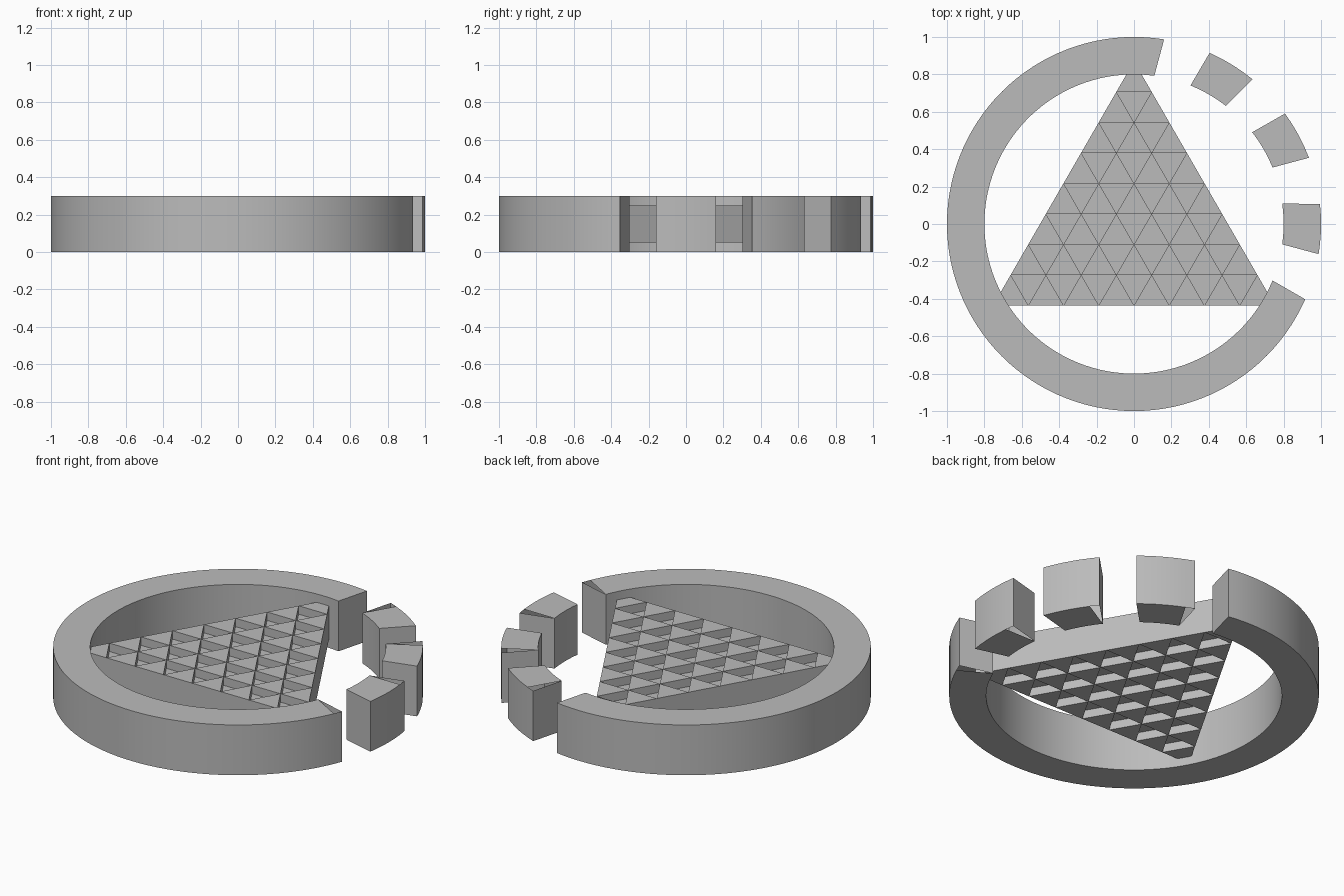
import bpy, bmesh, math
from mathutils import Vector

cube = bpy.data.objects.get("Cube")
if cube:
    bpy.data.objects.remove(cube, do_unlink=True)

grey = bpy.data.materials.new("plain_grey")
grey.use_nodes = True
colour = (0.5, 0.5, 0.5, 1)
grey.diffuse_color = colour
grey.node_tree.nodes["Principled BSDF"].inputs["Base Color"].default_value = colour


def add_prism(bm, outline, z0, z1):
    """Closed prism from a counter-clockwise outline."""
    low = [bm.verts.new((p[0], p[1], z0)) for p in outline]
    high = [bm.verts.new((p[0], p[1], z1)) for p in outline]
    bm.faces.new(low[::-1])
    bm.faces.new(high)
    n = len(outline)
    for i in range(n):
        j = (i + 1) % n
        bm.faces.new((low[i], low[j], high[j], high[i]))


def make_object(name, bm, smooth=False):
    mesh = bpy.data.meshes.new(name)
    bm.to_mesh(mesh)
    bm.free()
    mesh.materials.append(grey)
    obj = bpy.data.objects.new(name, mesh)
    bpy.context.collection.objects.link(obj)
    if smooth:
        bpy.ops.object.select_all(action='DESELECT')
        obj.select_set(True)
        bpy.context.view_layer.objects.active = obj
        bpy.ops.object.shade_smooth_by_angle(angle=math.radians(30))
    return obj


# Ring pieces, separated by parallel-sided slots
OUTER, INNER, HEIGHT, SLOT_HALF = 1.0, 0.8, 0.3, 0.1
SLOTS = [-15, 15, 45, 75]


def arc(radius, start, end):
    trim = math.asin(SLOT_HALF / radius)
    a, b = math.radians(start) + trim, math.radians(end) - trim
    steps = max(4, round((b - a) / math.radians(3)))
    angles = [a + (b - a) * i / steps for i in range(steps + 1)]
    return [(radius * math.cos(t), radius * math.sin(t)) for t in angles]


def ring_piece(name, start, end):
    bm = bmesh.new()
    outer, inner = arc(OUTER, start, end), arc(INNER, start, end)
    steps = len(outer)
    loops = [[bm.verts.new((x, y, z)) for x, y in pts]
             for pts, z in ((outer, 0), (outer, HEIGHT), (inner, HEIGHT), (inner, 0))]
    for k in range(4):
        a, b = loops[k], loops[(k + 1) % 4]
        for i in range(min(len(a), len(b)) - 1):
            bm.faces.new((a[i], a[i + 1], b[i + 1], b[i]))
    bm.faces.new([l[0] for l in loops])
    bm.faces.new([l[-1] for l in loops][::-1])
    # Merge the flat top and bottom into single faces
    bmesh.ops.recalc_face_normals(bm, faces=bm.faces)
    bmesh.ops.dissolve_limit(bm, angle_limit=math.radians(0.1),
                             verts=bm.verts, edges=bm.edges)
    make_object(name, bm, smooth=True)


for i in range(3):
    ring_piece(f"ring_block_{i + 1}", SLOTS[i], SLOTS[i + 1])
ring_piece("main_ring", SLOTS[-1], SLOTS[0] + 360)

# Triangular panel: raised cells pointing back, recessed cells pointing front
ROWS, RADIUS = 8, 0.87
corner = Vector((-RADIUS * math.cos(math.pi / 6), -RADIUS / 2))
step = RADIUS * math.sqrt(3) / ROWS
along = Vector((step, 0))
across = Vector((step / 2, step * math.sqrt(3) / 2))

raised, recessed = bmesh.new(), bmesh.new()
for row in range(ROWS):
    for col in range(ROWS - row):
        p = corner + along * col + across * row
        add_prism(raised, (p, p + along, p + across), 0.05, 0.25)
        if col < ROWS - row - 1:
            q = p + along
            add_prism(recessed, (q, q + across, p + across), 0.1, 0.2)
make_object("raised_cells", raised)
make_object("recessed_cells", recessed)
